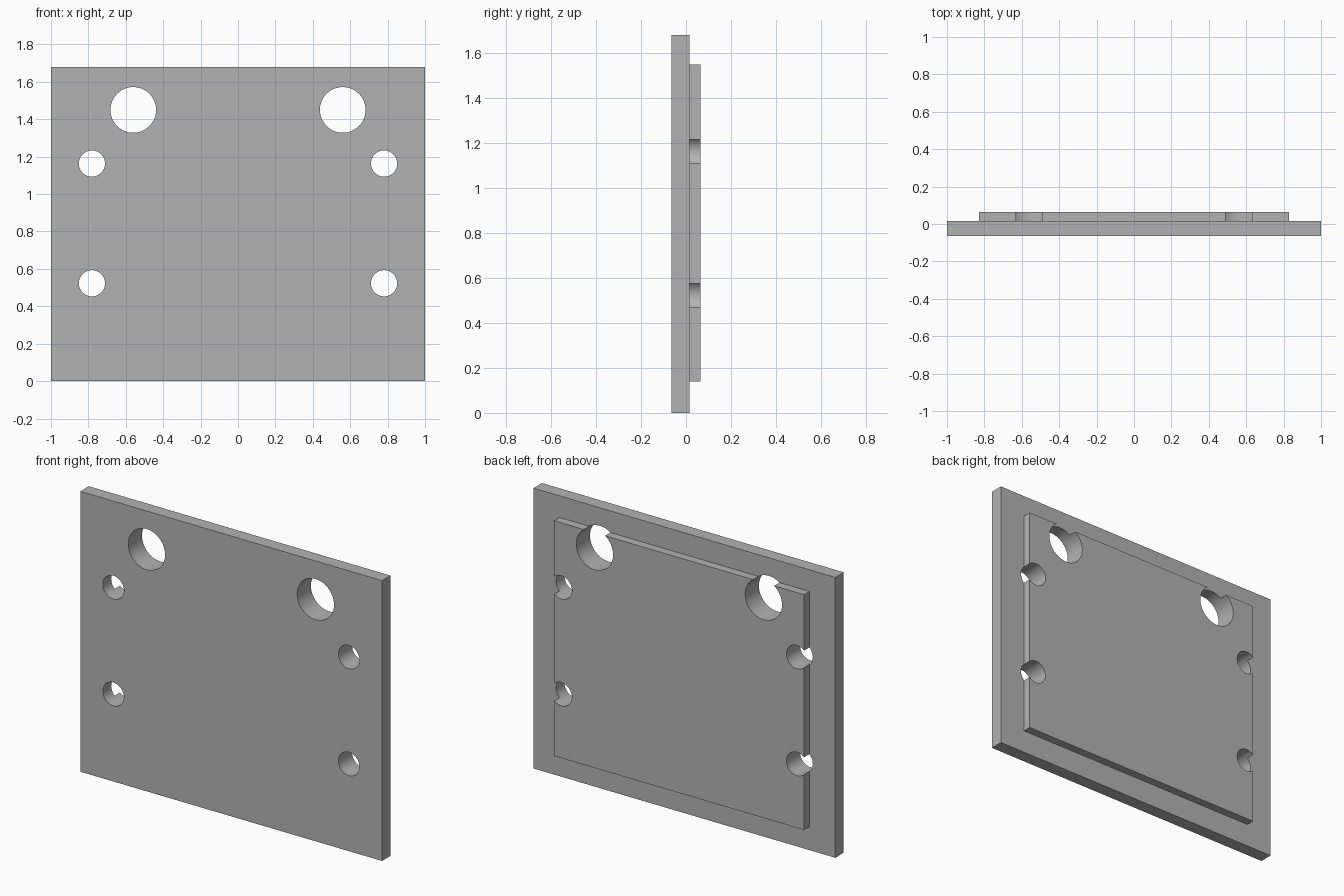
import bpy
import math

cube = bpy.data.objects.get("Cube")
if cube:
    bpy.data.objects.remove(cube, do_unlink=True)

grey = bpy.data.materials.new("plain grey")
grey.use_nodes = True
colour = (0.45, 0.45, 0.45, 1)
grey.diffuse_color = colour
grey.node_tree.nodes["Principled BSDF"].inputs["Base Color"].default_value = colour


def slab(name, half_width, y0, y1, z0, z1):
    bpy.ops.mesh.primitive_cube_add(size=1, location=(0, (y0 + y1) / 2, (z0 + z1) / 2))
    ob = bpy.context.object
    ob.name = name
    ob.scale = (2 * half_width, y1 - y0, z1 - z0)
    bpy.ops.object.transform_apply(location=True, rotation=False, scale=True)
    ob.data.materials.append(grey)
    return ob


def drill(name, x, z, radius):
    bpy.ops.mesh.primitive_cylinder_add(vertices=64, radius=radius, depth=1,
                                        location=(x, 0, z), rotation=(math.pi / 2, 0, 0))
    ob = bpy.context.object
    ob.name = name
    ob.data.materials.append(grey)
    return ob


def combine(target, tool, operation):
    mod = target.modifiers.new(tool.name, "BOOLEAN")
    mod.operation = operation
    mod.solver = "EXACT"
    mod.object = tool
    bpy.ops.object.select_all(action="DESELECT")
    bpy.context.view_layer.objects.active = target
    target.select_set(True)
    bpy.ops.object.modifier_apply(modifier=mod.name)
    bpy.data.objects.remove(tool, do_unlink=True)


# Flat plate with a raised rear panel, sunk in a little so the two fuse
plate = slab("mounting_plate", 1, -0.065, 0.015, 0, 1.68)
panel = slab("rear_panel", 0.828, -0.02, 0.065, 0.14, 1.55)
combine(plate, panel, "UNION")

# Mirrored pairs of through holes: large at the top, small along the sides
for side in (-1, 1):
    for x, z, radius in ((0.56, 1.45, 0.122), (0.781, 1.163, 0.07), (0.781, 0.523, 0.07)):
        combine(plate, drill("hole_cutter", side * x, z, radius), "DIFFERENCE")

# Smooth hole walls, sharp edges
bpy.context.view_layer.objects.active = plate
plate.select_set(True)
bpy.ops.object.shade_smooth_by_angle(angle=math.radians(30))
